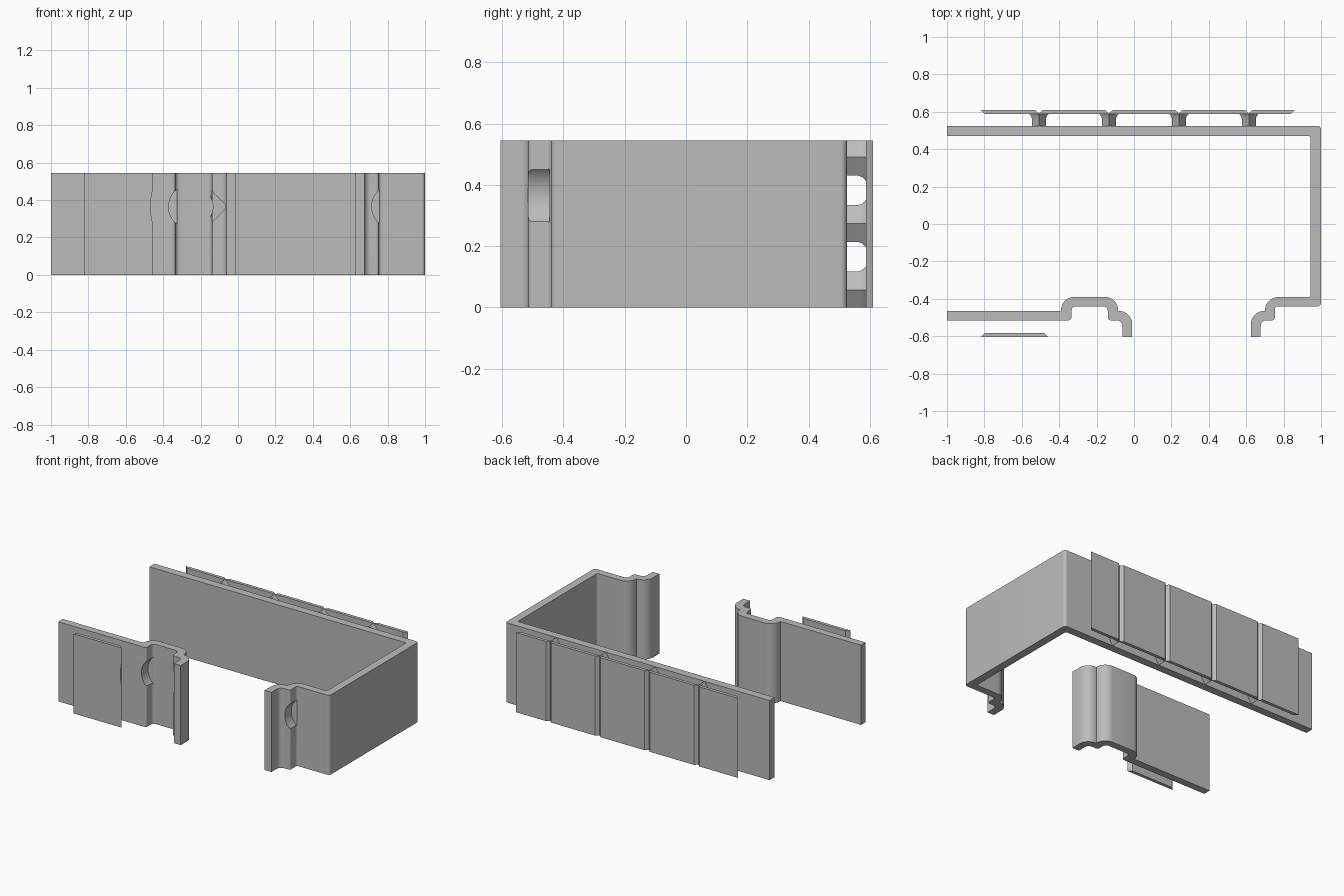
import bpy, bmesh, math
from mathutils import Vector

H = 0.545            # common height of every part
NOTCH_Z = 0.365      # height of the grip notches

cube = bpy.data.objects.get("Cube")
if cube:
    bpy.data.objects.remove(cube, do_unlink=True)

grey = bpy.data.materials.new("plain grey")
grey.use_nodes = True
grey.diffuse_color = (0.5, 0.5, 0.5, 1)
grey.node_tree.nodes["Principled BSDF"].inputs["Base Color"].default_value = (0.5, 0.5, 0.5, 1)


def make_object(name, bm):
    bmesh.ops.recalc_face_normals(bm, faces=bm.faces[:])
    mesh = bpy.data.meshes.new(name)
    bm.to_mesh(mesh)
    bm.free()
    mesh.materials.append(grey)
    obj = bpy.data.objects.new(name, mesh)
    bpy.context.collection.objects.link(obj)
    return obj


def rounded(corners, steps=8):
    """Turn (x, y, radius) corners into an outline with circular fillets."""
    points = []
    for i, (x, y, r) in enumerate(corners):
        p = Vector((x, y))
        if r == 0:
            points.append(p)
            continue
        a = (Vector(corners[i - 1][:2]) - p).normalized()
        b = (Vector(corners[(i + 1) % len(corners)][:2]) - p).normalized()
        centre = p + (a + b) * r          # all filleted corners are square
        for k in range(steps + 1):
            t = k / steps * math.pi / 2
            points.append(centre - b * r * math.cos(t) - a * r * math.sin(t))
    return points


def extrude(name, corners):
    bm = bmesh.new()
    face = bm.faces.new([bm.verts.new((p.x, p.y, 0)) for p in rounded(corners)])
    top = bmesh.ops.extrude_face_region(bm, geom=[face])["geom"]
    bmesh.ops.translate(bm, vec=(0, 0, H), verts=[v for v in top if isinstance(v, bmesh.types.BMVert)])
    return make_object(name, bm)


def cut(target, x, radius, y0, y1, sides):
    """Subtract a prism lying along y from the target."""
    bpy.ops.mesh.primitive_cylinder_add(vertices=sides, radius=radius, depth=y1 - y0,
                                        location=(x, (y0 + y1) / 2, NOTCH_Z),
                                        rotation=(math.pi / 2, 0, 0))
    cutter = bpy.context.object
    cutter.name = "notch_cutter"
    cutter.hide_render = True
    mod = target.modifiers.new("notch", 'BOOLEAN')
    mod.operation = 'DIFFERENCE'
    mod.solver = 'EXACT'
    mod.object = cutter
    bpy.context.view_layer.objects.active = target
    bpy.ops.object.modifier_apply(modifier=mod.name)
    bpy.data.objects.remove(cutter, do_unlink=True)


def round_notch(target, face_x, depth, y0, y1):
    """Shallow arc notch cut into a face that looks toward +x."""
    radius = (0.085 ** 2 + depth ** 2) / (2 * depth)
    cut(target, face_x - depth + radius, radius, y0, y1, 96)


# Main bracket: back wall, side wall and the curled front jaw
bracket = extrude("bracket", [
    (-1, 0.525, 0), (-1, 0.47, 0), (0.945, 0.47, 0.01), (0.945, -0.39, 0.01),
    (0.70, -0.39, 0.074), (0.70, -0.465, 0), (0.625, -0.465, 0.07),
    (0.625, -0.605, 0), (0.677, -0.605, 0), (0.677, -0.515, 0.03),
    (0.753, -0.515, 0.015), (0.753, -0.44, 0.015), (1, -0.44, 0.02), (1, 0.525, 0.02)])
round_notch(bracket, 0.753, 0.038, -0.53, -0.445)

# Separate front wall with its raised channel and curled lip
front_wall = extrude("front_wall", [
    (-1, -0.515, 0), (-1, -0.465, 0), (-0.39, -0.465, 0), (-0.39, -0.39, 0.07),
    (-0.085, -0.39, 0.07), (-0.085, -0.465, 0), (-0.01, -0.465, 0.07),
    (-0.01, -0.605, 0), (-0.062, -0.605, 0), (-0.062, -0.515, 0.03),
    (-0.14, -0.515, 0.015), (-0.14, -0.44, 0.025), (-0.335, -0.44, 0.025),
    (-0.335, -0.515, 0.015)])
round_notch(front_wall, -0.335, 0.036, -0.53, -0.445)
cut(front_wall, -0.14, 0.084, -0.53, -0.48, 4)

# Thin bevelled plate in front of the front wall
front_plate = extrude("front_plate", [
    (-0.82, -0.605, 0), (-0.457, -0.605, 0), (-0.479, -0.583, 0), (-0.798, -0.583, 0)])
round_notch(front_plate, -0.457, 0.01, -0.62, -0.57)

# Back cladding strip with V grooves over each rib column
columns = [-0.508 + 0.374 * i for i in range(4)]
outline = [(0.838, 0.588, 0), (-0.798, 0.588, 0), (-0.82, 0.61, 0)]
for x in columns:
    outline += [(x - 0.02, 0.61, 0), (x, 0.591, 0), (x + 0.02, 0.61, 0)]
back_strip = extrude("back_strip", outline + [(0.86, 0.61, 0)])


# Diamond ribs joining the strip to the back wall, flaring at the strip
def rib(name, x, z):
    bm = bmesh.new()
    rings = []
    for y, w, h in [(0.52, 0.037, 0.06), (0.562, 0.037, 0.06), (0.575, 0.041, 0.065),
                    (0.583, 0.047, 0.072), (0.589, 0.052, 0.08)]:
        rings.append([bm.verts.new((x + dx * w, y, min(H, max(0, z + dz * h))))
                      for dx, dz in [(1, 0), (0, 1), (-1, 0), (0, -1)]])
    for a, b in zip(rings, rings[1:]):
        for i in range(4):
            j = (i + 1) % 4
            bm.faces.new((a[i], a[j], b[j], b[i]))
    bm.faces.new(rings[0])
    bm.faces.new(rings[-1])
    return make_object(name, bm)


ribs = [rib(f"rib_{c + 1}_{r + 1}", x, 0.057 + 0.2165 * r)
        for c, x in enumerate(columns) for r in range(3)]

# Smooth the curved bends and keep real corners crisp
bpy.ops.object.select_all(action='DESELECT')
for obj in [bracket, front_wall, front_plate, back_strip] + ribs:
    obj.select_set(True)
bpy.context.view_layer.objects.active = bracket
bpy.ops.object.shade_smooth_by_angle(angle=math.radians(30))
